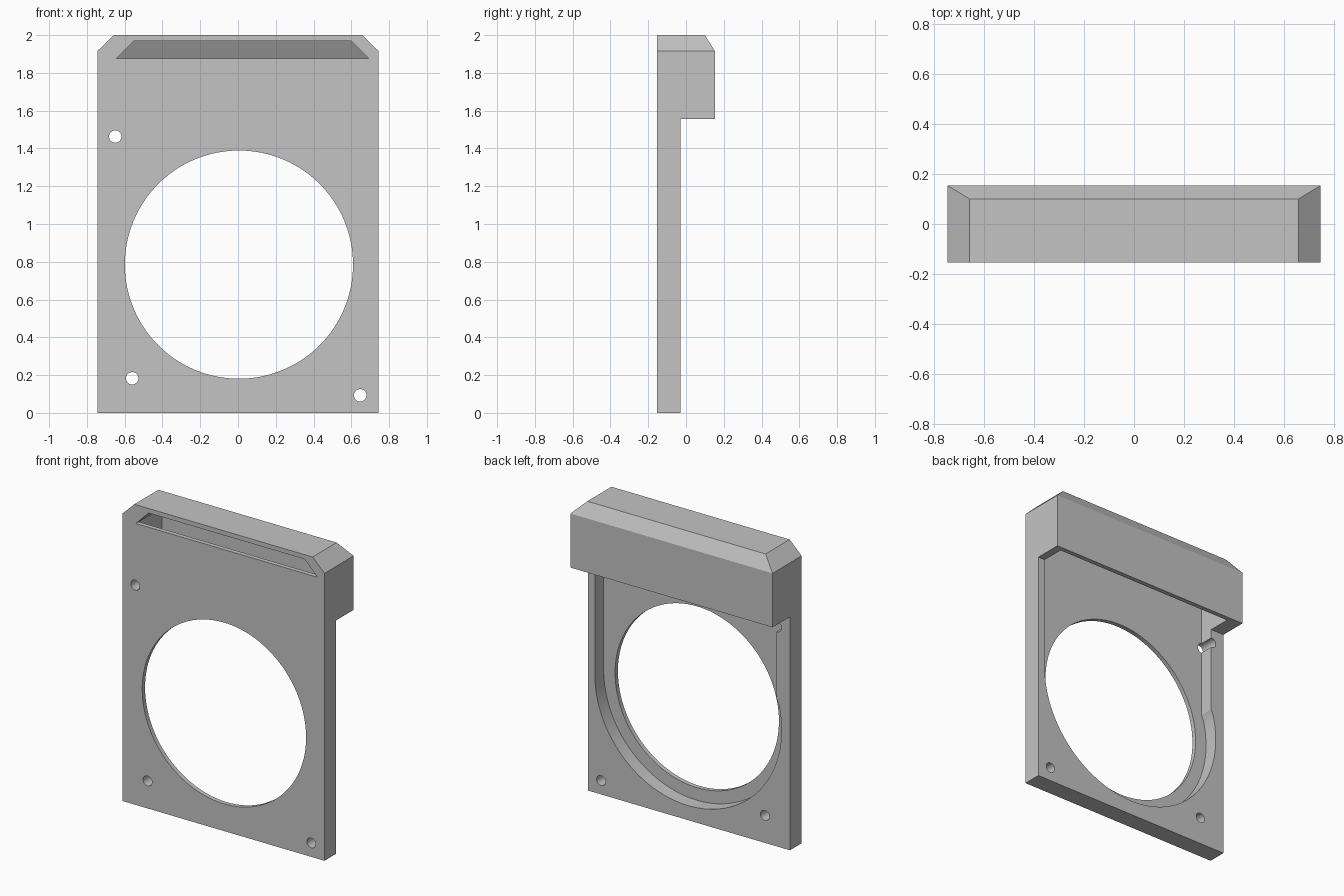
import bpy
import bmesh
from math import cos, sin, radians, pi

cube = bpy.data.objects.get("Cube")
if cube:
    bpy.data.objects.remove(cube, do_unlink=True)

# Single plain grey plastic
grey = bpy.data.materials.new("light_grey")
grey.use_nodes = True
colour = (0.55, 0.55, 0.55, 1)
grey.diffuse_color = colour
grey.node_tree.nodes["Principled BSDF"].inputs["Base Color"].default_value = colour


def prism(name, outline, y0, y1, shoulder=None, top_y=None):
    """Extrude an x-z outline along y; optionally slope the back above the shoulder."""
    bm = bmesh.new()
    front = bm.faces.new([bm.verts.new((x, y0, z)) for x, z in outline])
    ext = bmesh.ops.extrude_face_region(bm, geom=[front])["geom"]
    back = [g for g in ext if isinstance(g, bmesh.types.BMVert)]
    for v in back:
        v.co.y = y1
    if shoulder is not None:
        pair = [v for v in back if abs(v.co.z - shoulder) < 1e-4]
        bmesh.ops.connect_verts(bm, verts=pair)
        for v in back:
            if v.co.z > shoulder + 1e-4:
                v.co.y = top_y
    bmesh.ops.recalc_face_normals(bm, faces=bm.faces[:])
    mesh = bpy.data.meshes.new(name)
    bm.to_mesh(mesh)
    bm.free()
    mesh.materials.append(grey)
    obj = bpy.data.objects.new(name, mesh)
    bpy.context.collection.objects.link(obj)
    return obj


def circle(cx, cz, r, n):
    return [(cx + r * cos(2 * pi * i / n), cz + r * sin(2 * pi * i / n)) for i in range(n)]


def cut(target, cutter):
    cutter.hide_render = True
    mod = target.modifiers.new("cut", "BOOLEAN")
    mod.operation = "DIFFERENCE"
    mod.solver = "EXACT"
    mod.object = cutter
    bpy.context.view_layer.objects.active = target
    bpy.ops.object.modifier_apply(modifier=mod.name)
    bpy.data.objects.remove(cutter, do_unlink=True)


# Outer body: plate and hood together, with bevelled top
W, H, EDGE, BEV = 0.745, 2.0, 1.915, 0.088
FRONT, BACK, PLATE_BACK, HOOD_Z = -0.153, 0.153, -0.03, 1.555
body = prism("fan_duct_plate",
             [(-W, 0), (W, 0), (W, EDGE), (W - BEV, H), (BEV - W, H), (-W, EDGE)],
             FRONT, BACK, EDGE, 0.1)

# Remove the space under the hood
cut(body, prism("under_hood", [(-1, -1), (1, -1), (1, HOOD_Z), (-1, HOOD_Z)], PLATE_BACK, 1))

# Round-bottomed recess running up into the hollow hood
CX, CZ, R = 0.005, 0.785, 0.688
LEFT, RIGHT, SLOT_Z, SLOT_TOP, SLOPE = CX + R, -0.646, 1.875, 1.97, 0.095
arc = [(CX + R * cos(radians(a)), CZ + R * sin(radians(a)))
       for a in [-197 * i / 72 for i in range(73)]]
arc[-1] = (RIGHT, arc[-1][1])
roof = [(RIGHT, SLOT_Z), (RIGHT + SLOPE, SLOT_TOP), (LEFT - SLOPE, SLOT_TOP), (LEFT, SLOT_Z)]
cut(body, prism("recess", arc + roof, FRONT + 0.03, 0.122, SLOT_Z, 0.068))

# Front outlet slot, fan opening and screw holes
cut(body, prism("outlet_slot", roof, -1, -0.05))
cut(body, prism("fan_opening", circle(CX, CZ, 0.604, 128), -1, 0))
for x, z in [(-0.65, 1.463), (-0.56, 0.183), (0.647, 0.093)]:
    cut(body, prism("screw_hole", circle(x, z, 0.033, 32), -1, 0))

bpy.ops.object.select_all(action="DESELECT")
body.select_set(True)
bpy.context.view_layer.objects.active = body
bpy.ops.object.shade_smooth_by_angle(angle=radians(25))
